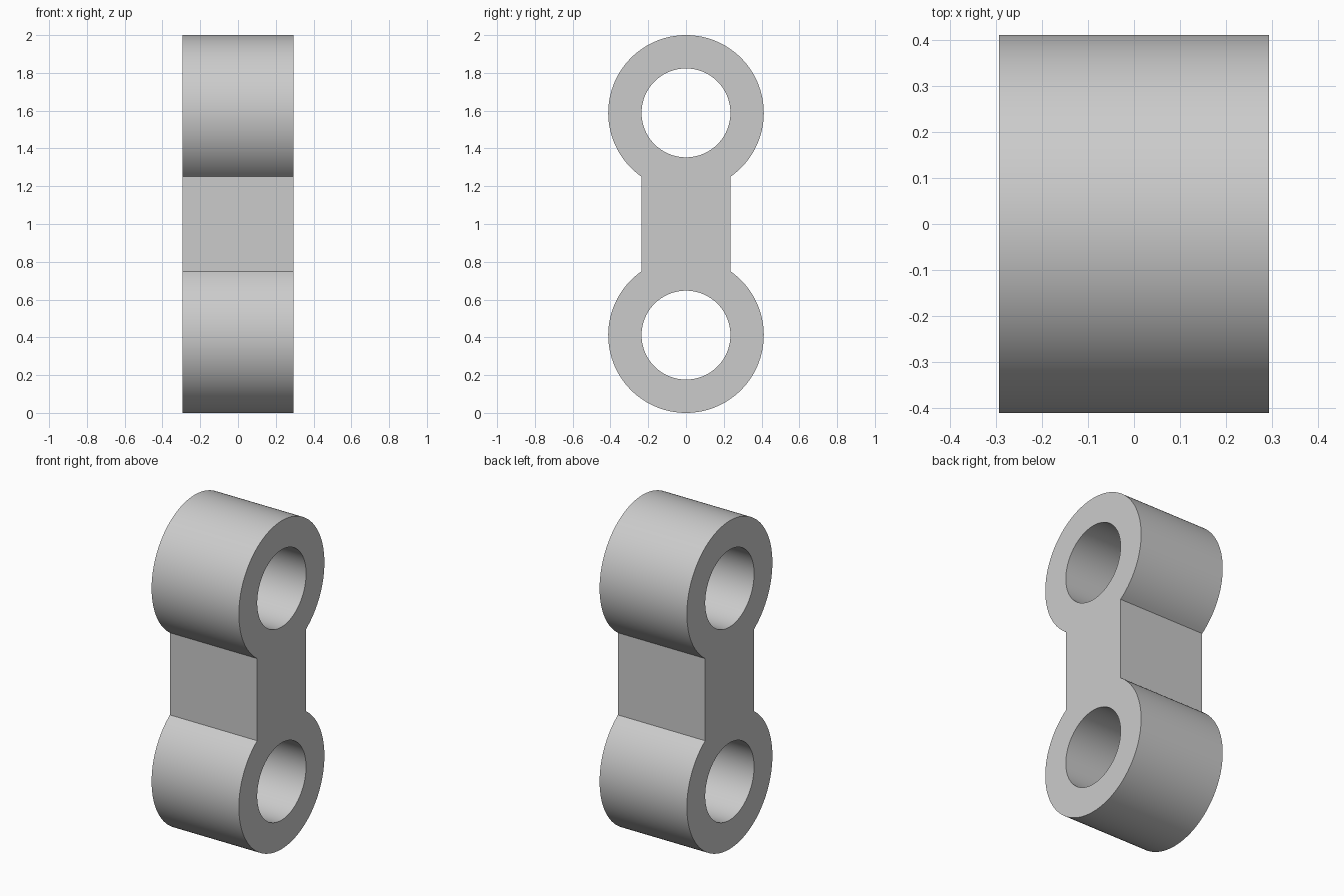
import bpy, bmesh
from math import sin, cos, asin, pi, radians

if "Cube" in bpy.data.objects:
    bpy.data.objects.remove(bpy.data.objects["Cube"])

U = 1 / 17                      # design unit: the link is 34 units tall
R, HOLE, HALF_WEB, HALF_DEPTH = 7 * U, 4 * U, 4 * U, 5 * U
LOW, HIGH = 7 * U, 27 * U       # eye centre heights
SEG = 96


def arc(cz, radius, start, end, n):
    return [(radius * cos(start + (end - start) * i / n),
             cz + radius * sin(start + (end - start) * i / n)) for i in range(n + 1)]


def add_loop(curve, points):
    spline = curve.splines.new('POLY')
    spline.points.add(len(points) - 1)
    for p, (y, z) in zip(spline.points, points):
        p.co = (y, z, 0, 1)
    spline.use_cyclic_u = True


# Profile in the side plane: two round eyes joined by a straight web
curve = bpy.data.curves.new("link_plate", 'CURVE')
curve.dimensions = '2D'
curve.fill_mode = 'BOTH'
curve.extrude = HALF_DEPTH
gap = asin(HALF_WEB / R)
add_loop(curve, arc(HIGH, R, -pi / 2 + gap, 3 * pi / 2 - gap, SEG)
         + arc(LOW, R, pi / 2 + gap, 5 * pi / 2 - gap, SEG))

# Pin holes through both eyes
for cz in (LOW, HIGH):
    add_loop(curve, arc(cz, HOLE, 0, 2 * pi, SEG)[:-1])

link = bpy.data.objects.new("link_plate", curve)
bpy.context.collection.objects.link(link)
link.rotation_euler = (radians(90), 0, radians(90))
bpy.context.view_layer.objects.active = link
link.select_set(True)
bpy.ops.object.convert(target='MESH')
link = bpy.context.object
bpy.ops.object.transform_apply(location=False, rotation=True, scale=False)

# Weld the faces to the rims and make normals consistent
bm = bmesh.new()
bm.from_mesh(link.data)
bmesh.ops.remove_doubles(bm, verts=bm.verts, dist=1e-5)
bmesh.ops.recalc_face_normals(bm, faces=bm.faces)
bm.to_mesh(link.data)
bm.free()
bpy.ops.object.shade_smooth_by_angle(angle=radians(30))
